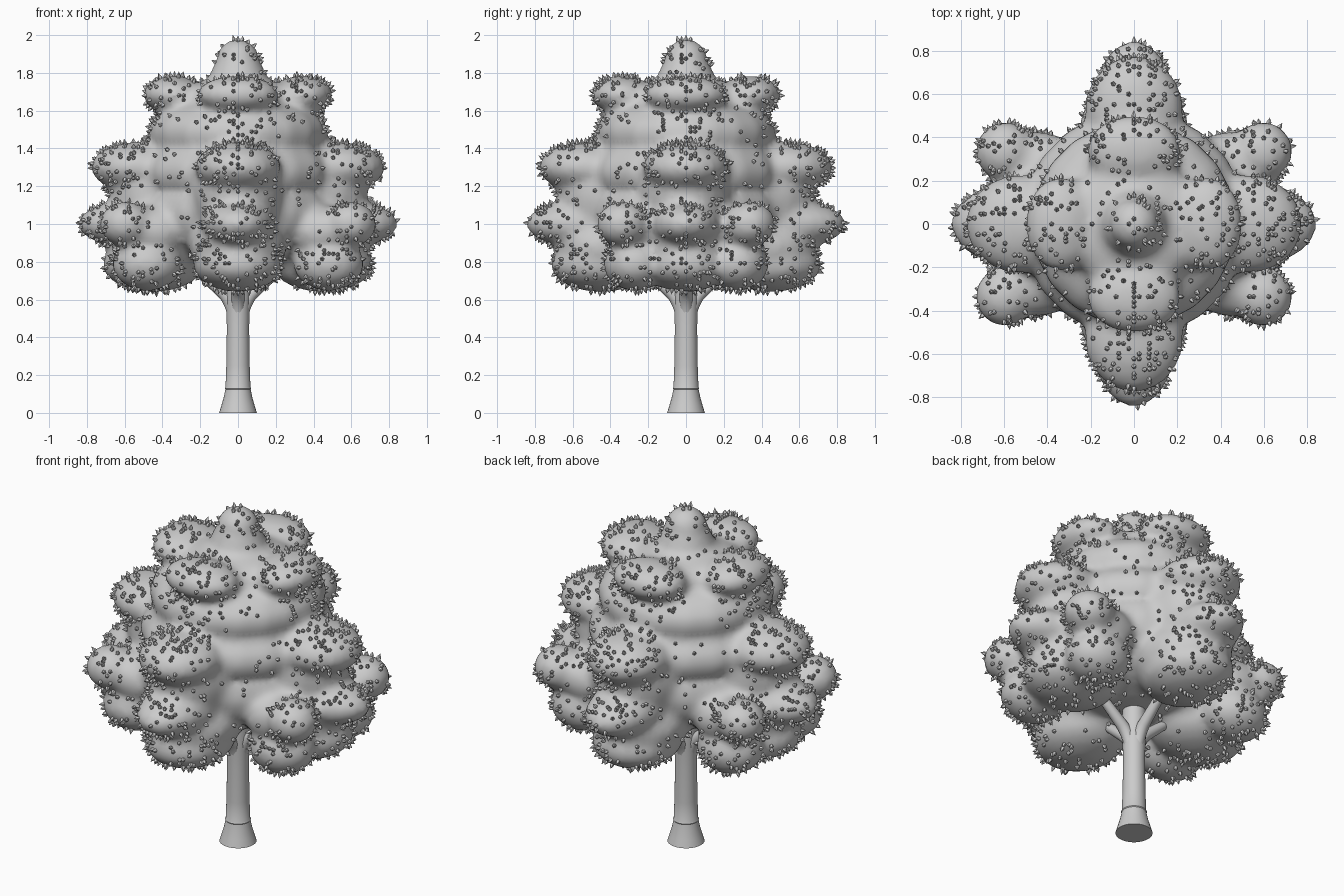
import bpy, bmesh, math, random
from mathutils import Vector, Matrix

if "Cube" in bpy.data.objects:
    bpy.data.objects.remove(bpy.data.objects["Cube"])

random.seed(4)
R = math.radians


def make_object(name, bm):
    mesh = bpy.data.meshes.new(name)
    bm.to_mesh(mesh)
    bm.free()
    ob = bpy.data.objects.new(name, mesh)
    bpy.context.collection.objects.link(ob)
    return ob


def smooth(ob, angle=40):
    bpy.ops.object.select_all(action='DESELECT')
    ob.select_set(True)
    bpy.context.view_layer.objects.active = ob
    bpy.ops.object.shade_smooth_by_angle(angle=R(angle))


def ellipsoid(bm, centre, radii, turn=0):
    m = Matrix.Rotation(turn, 4, 'Z') @ Matrix.Translation(centre) @ Matrix.Diagonal((*radii, 1))
    bmesh.ops.create_uvsphere(bm, u_segments=20, v_segments=12, radius=1, matrix=m)


# Foliage: core masses, four-way tiers of lobes and diagonal lobes
bm = bmesh.new()
for z, r, h in [(1.06, .53, .31), (1.27, .53, .25), (1.48, .48, .22), (1.66, .32, .12)]:
    ellipsoid(bm, (0, 0, z), (r, r, h))
ellipsoid(bm, (0, 0, 1.78), (.15, .15, .12))
ellipsoid(bm, (0, 0, 1.87), (.115, .115, .11))
tiers = [  # distance out, height, radial / sideways / vertical radius
    (.34, 1.685, .165, .22, .10),
    (.53, 1.30, .25, .23, .135),
    (.36, 1.15, .33, .25, .28),
    (.53, 1.00, .32, .20, .13),
    (.40, .88, .30, .26, .18),
    (.45, .785, .27, .24, .145)]
tips = [(Vector((0, 0, 1.88)), .13)]
for k in range(4):
    turn = k * math.pi / 2
    rot = Matrix.Rotation(turn, 3, 'Z')
    for i, (d, z, rr, rt, rz) in enumerate(tiers):
        ellipsoid(bm, (d, 0, z), (rr, rt, rz), turn)
        if i not in (2, 4):
            tips.append((rot @ Vector((d + rr * .4, 0, z)), .24))
for sx in (-1, 1):
    for sy in (-1, 1):
        for c, r in [((.595, .335, 1.0), (.14, .14, .12)), ((.45, .26, .96), (.2, .17, .14)),
                     ((.48, .27, .79), (.19, .17, .145))]:
            ellipsoid(bm, (c[0] * sx, c[1] * sy, c[2]), r)
        tips.append((Vector((.6 * sx, .34 * sy, 1.0)), .18))
        tips.append((Vector((.5 * sx, .28 * sy, .77)), .2))
foliage = make_object("foliage", bm)
remesh = foliage.modifiers.new("merge", 'REMESH')
remesh.mode = 'VOXEL'
remesh.voxel_size = .024
relax = foliage.modifiers.new("soften", 'SMOOTH')
relax.factor = .5
relax.iterations = 8
dg = bpy.context.evaluated_depsgraph_get()
baked = bpy.data.meshes.new_from_object(foliage.evaluated_get(dg))
foliage.modifiers.clear()
foliage.data = baked
baked.shade_smooth()

# Small leaf spikes, dense on the lobe ends and sparse elsewhere
faces = [(p.center.copy(), p.normal.copy(), p.area) for p in baked.polygons]
weights = [a * (1 if any((c - t).length < r for t, r in tips) else .22) for c, n, a in faces]
bm = bmesh.new()
for c, n, a in random.choices(faces, weights, k=2300):
    side = n.orthogonal().normalized()
    other = n.cross(side)
    spin = random.uniform(0, 2 * math.pi)
    apex = bm.verts.new(c + n * random.uniform(.02, .032))
    rings = []
    for r, h in ((.011, -.008), (.011, .009)):
        rings.append([bm.verts.new(c + n * h + r * (side * math.cos(spin + j * 2 * math.pi / 5)
                                                    + other * math.sin(spin + j * 2 * math.pi / 5)))
                      for j in range(5)])
    for j in range(5):
        k = (j + 1) % 5
        bm.faces.new((rings[0][j], rings[0][k], rings[1][k], rings[1][j]))
        bm.faces.new((rings[1][j], rings[1][k], apex))
make_object("leaf_spikes", bm)

# Trunk: lathed profile with a flared foot and a thin ridge
profile = [(0, 0), (.1, 0), (.088, .04), (.075, .085), (.067, .125), (.070, .13), (.066, .137),
           (.062, .25), (.059, .45), (.062, .56), (.066, .62), (.06, .9), (0, .9)]
bm = bmesh.new()
vs = [bm.verts.new((r, 0, z)) for r, z in profile]
edges = [bm.edges.new(p) for p in zip(vs, vs[1:])]
bmesh.ops.spin(bm, geom=vs + edges, cent=(0, 0, 0), axis=(0, 0, 1), angle=2 * math.pi, steps=32)
bmesh.ops.remove_doubles(bm, verts=bm.verts, dist=.0005)
bmesh.ops.recalc_face_normals(bm, faces=bm.faces)
smooth(make_object("trunk", bm))

# Branches rising from the trunk into the foliage
curve = bpy.data.curves.new("branches", 'CURVE')
curve.dimensions = '3D'
curve.bevel_depth = .036
curve.bevel_resolution = 3
for k in range(4):
    a = k * math.pi / 2
    s = curve.splines.new('NURBS')
    s.points.add(3)
    s.use_endpoint_u = True
    s.order_u = 3
    for p, (d, z, w) in zip(s.points, [(.022, .52, 1.0), (.04, .60, 1), (.13, .68, .85), (.32, .84, .6)]):
        p.co = (d * math.cos(a), d * math.sin(a), z, 1)
        p.radius = w
bpy.context.collection.objects.link(bpy.data.objects.new("branches", curve))
